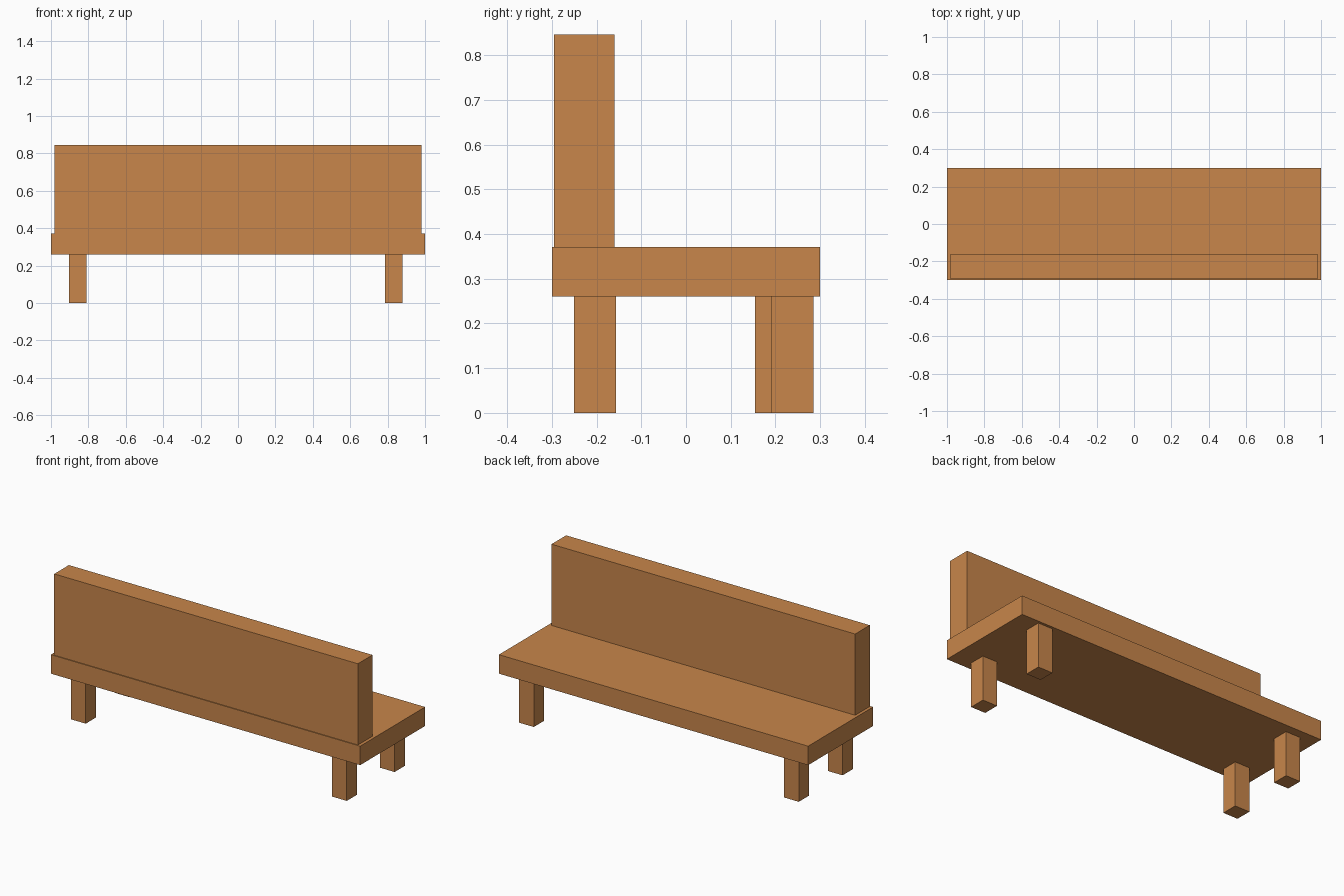
import bpy
import bmesh
from mathutils import Vector

if "Cube" in bpy.data.objects:
    bpy.data.objects.remove(bpy.data.objects["Cube"])

wood = bpy.data.materials.new("wood")
wood.diffuse_color = (0.58, 0.24, 0.07, 1)
wood.use_nodes = True
wood.node_tree.nodes["Principled BSDF"].inputs["Base Color"].default_value = wood.diffuse_color


def box(name, x, y, z):
    """Box spanning the given (min, max) ranges."""
    lo, hi = Vector((x[0], y[0], z[0])), Vector((x[1], y[1], z[1]))
    bm = bmesh.new()
    bmesh.ops.create_cube(bm, size=1)
    bmesh.ops.scale(bm, vec=hi - lo, verts=bm.verts)
    mesh = bpy.data.meshes.new(name)
    bm.to_mesh(mesh)
    bm.free()
    mesh.materials.append(wood)
    obj = bpy.data.objects.new(name, mesh)
    obj.location = (lo + hi) / 2
    bpy.context.collection.objects.link(obj)
    return obj


# Seat slab and backrest
box("seat", (-1, 1), (-0.30, 0.30), (0.26, 0.371))
box("backrest", (-0.982, 0.982), (-0.295, -0.16), (0.371, 0.846))

# Four square legs, slightly unevenly placed: name, min x, min y
leg = 0.094
for name, x, y in (
    ("left_front_leg", -0.903, -0.251),
    ("right_front_leg", 0.785, -0.251),
    ("left_rear_leg", -0.903, 0.154),
    ("right_rear_leg", 0.785, 0.191),
):
    box(name, (x, x + leg), (y, y + leg), (0, 0.26))
